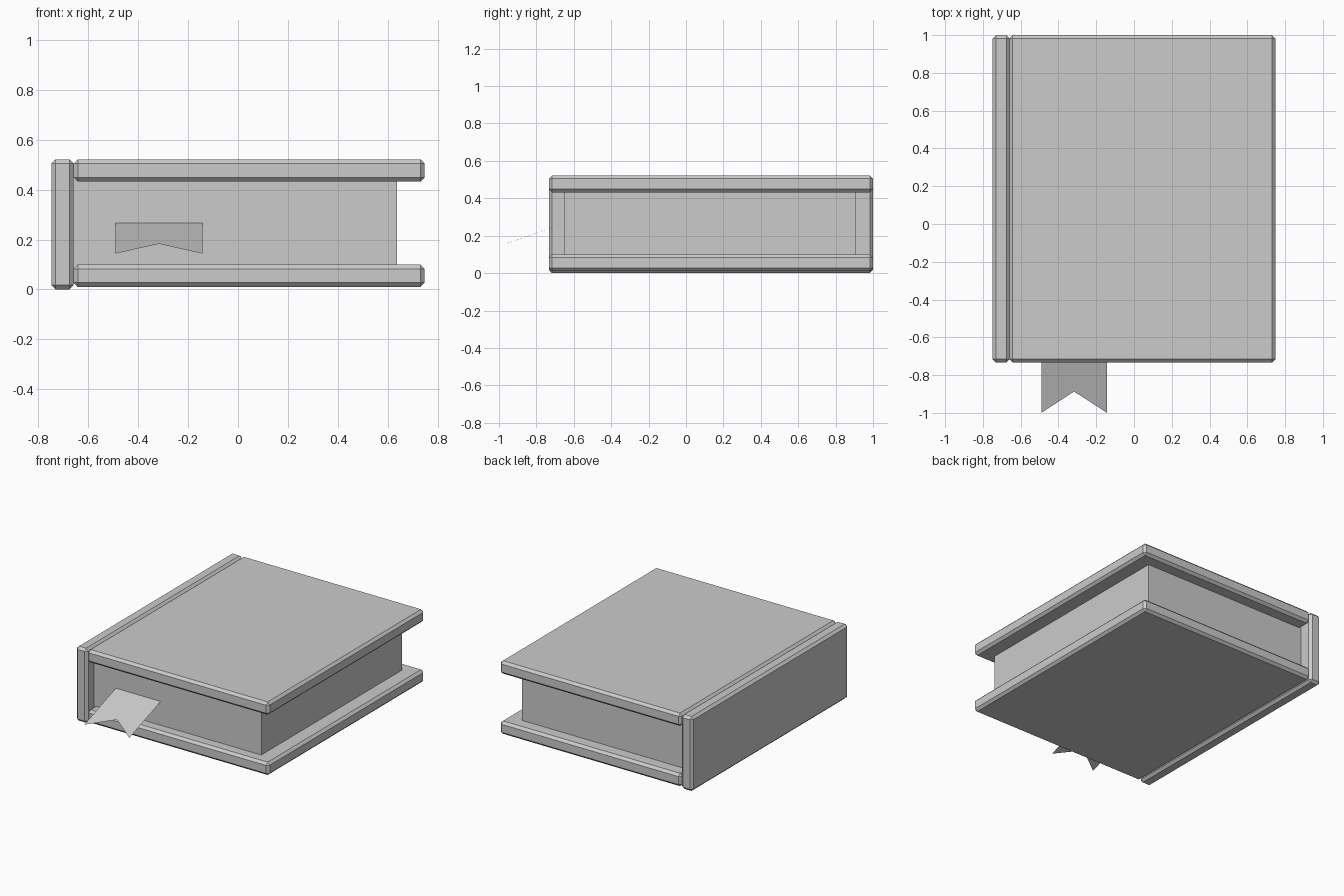
import bpy, bmesh

if "Cube" in bpy.data.objects:
    bpy.data.objects.remove(bpy.data.objects["Cube"])

grey = bpy.data.materials.new("plain grey")
grey.diffuse_color = (0.6, 0.6, 0.6, 1)
grey.use_nodes = True
grey.node_tree.nodes["Principled BSDF"].inputs["Base Color"].default_value = grey.diffuse_color


def finish(name, bm):
    mesh = bpy.data.meshes.new(name)
    bm.to_mesh(mesh)
    bm.free()
    mesh.materials.append(grey)
    obj = bpy.data.objects.new(name, mesh)
    bpy.context.collection.objects.link(obj)
    return obj


def box(name, lo, hi, bevel=0.0):
    """Flat-faced box between two corners, with optional chamfered edges."""
    bm = bmesh.new()
    bmesh.ops.create_cube(bm, size=1)
    for v in bm.verts:
        v.co = [(a + b) / 2 + c * (b - a) for a, b, c in zip(lo, hi, v.co)]
    if bevel:
        bmesh.ops.bevel(bm, geom=bm.edges[:], offset=bevel, segments=1,
                        profile=0.5, affect='EDGES')
    return finish(name, bm)


FRONT, BACK = -0.733, 1.0

# Hard covers and spine with chamfered edges
for name, z in (("bottom_cover", 0.01), ("top_cover", 0.432)):
    box(name, (-0.659, FRONT, z), (0.748, BACK, z + 0.09), 0.017)
box("spine", (-0.748, FRONT, 0.0), (-0.659, BACK, 0.522), 0.017)

# Page block, set back from the cover edges
box("pages", (-0.67, -0.652, 0.06), (0.637, 0.907, 0.47))

# Swallow-tailed bookmark ribbon sloping down out of the pages
bm = bmesh.new()
ribbon = [(-0.491, -0.64, 0.271), (-0.491, -1.0, 0.144), (-0.317, -0.887, 0.183),
          (-0.143, -1.0, 0.144), (-0.143, -0.64, 0.271)]
bm.faces.new([bm.verts.new(p) for p in ribbon])
finish("bookmark", bm)
